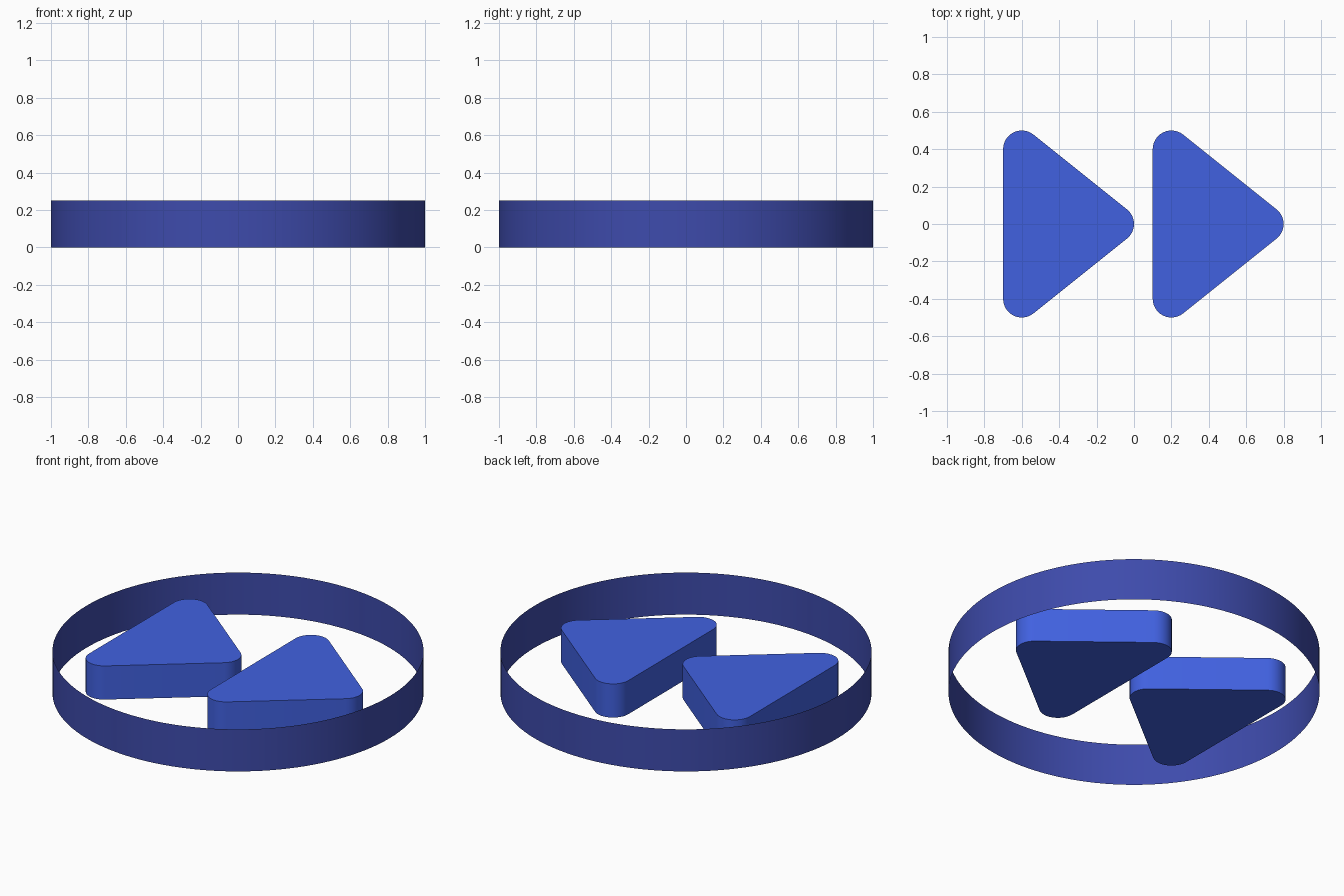
import bpy, bmesh, math

if "Cube" in bpy.data.objects:
    bpy.data.objects.remove(bpy.data.objects["Cube"])


def material(name, rgb):
    # sRGB 0-255 to linear
    def lin(c):
        c /= 255
        return c / 12.92 if c <= 0.04045 else ((c + 0.055) / 1.055) ** 2.4
    m = bpy.data.materials.new(name)
    m.diffuse_color = (*[lin(c) for c in rgb], 1)
    m.use_nodes = True
    m.node_tree.nodes["Principled BSDF"].inputs["Base Color"].default_value = m.diffuse_color
    return m


def extrude_outline(name, pts, height, mat, capped):
    bm = bmesh.new()
    low = [bm.verts.new((x, y, 0)) for x, y in pts]
    top = [bm.verts.new((x, y, height)) for x, y in pts]
    n = len(pts)
    for i in range(n):
        j = (i + 1) % n
        bm.faces.new((low[i], low[j], top[j], top[i]))
    if capped:
        bm.faces.new(top)
        bm.faces.new(low[::-1])
    me = bpy.data.meshes.new(name)
    bm.to_mesh(me)
    bm.free()
    me.materials.append(mat)
    ob = bpy.data.objects.new(name, me)
    bpy.context.collection.objects.link(ob)
    bpy.ops.object.select_all(action='DESELECT')
    ob.select_set(True)
    bpy.context.view_layer.objects.active = ob
    bpy.ops.object.shade_smooth_by_angle(angle=math.radians(30))
    return ob


def rounded_triangle(x0, r=0.1, steps=12):
    # corner centres with the start and end angle of each fillet
    slope = math.atan2(0.5, 0.4)
    corners = [(0.6, 0.0, -slope, slope),
               (0.1, 0.4, slope, math.pi),
               (0.1, -0.4, math.pi, 2 * math.pi - slope)]
    pts = []
    for cx, cy, a, b in corners:
        for i in range(steps + 1):
            t = a + (b - a) * i / steps
            pts.append((x0 + cx + r * math.cos(t), cy + r * math.sin(t)))
    return pts


ring_blue = material("indigo", (62, 75, 172))
arrow_blue = material("royal_blue", (65, 97, 224))

# Thin open outer ring
circle = [(math.cos(2 * math.pi * i / 128), math.sin(2 * math.pi * i / 128))
          for i in range(128)]
extrude_outline("outer_ring", circle, 0.25, ring_blue, False)

# Two rounded arrow blocks pointing to +x
for name, x0 in (("left_arrow", -0.7), ("right_arrow", 0.1)):
    extrude_outline(name, rounded_triangle(x0), 0.2, arrow_blue, True)
